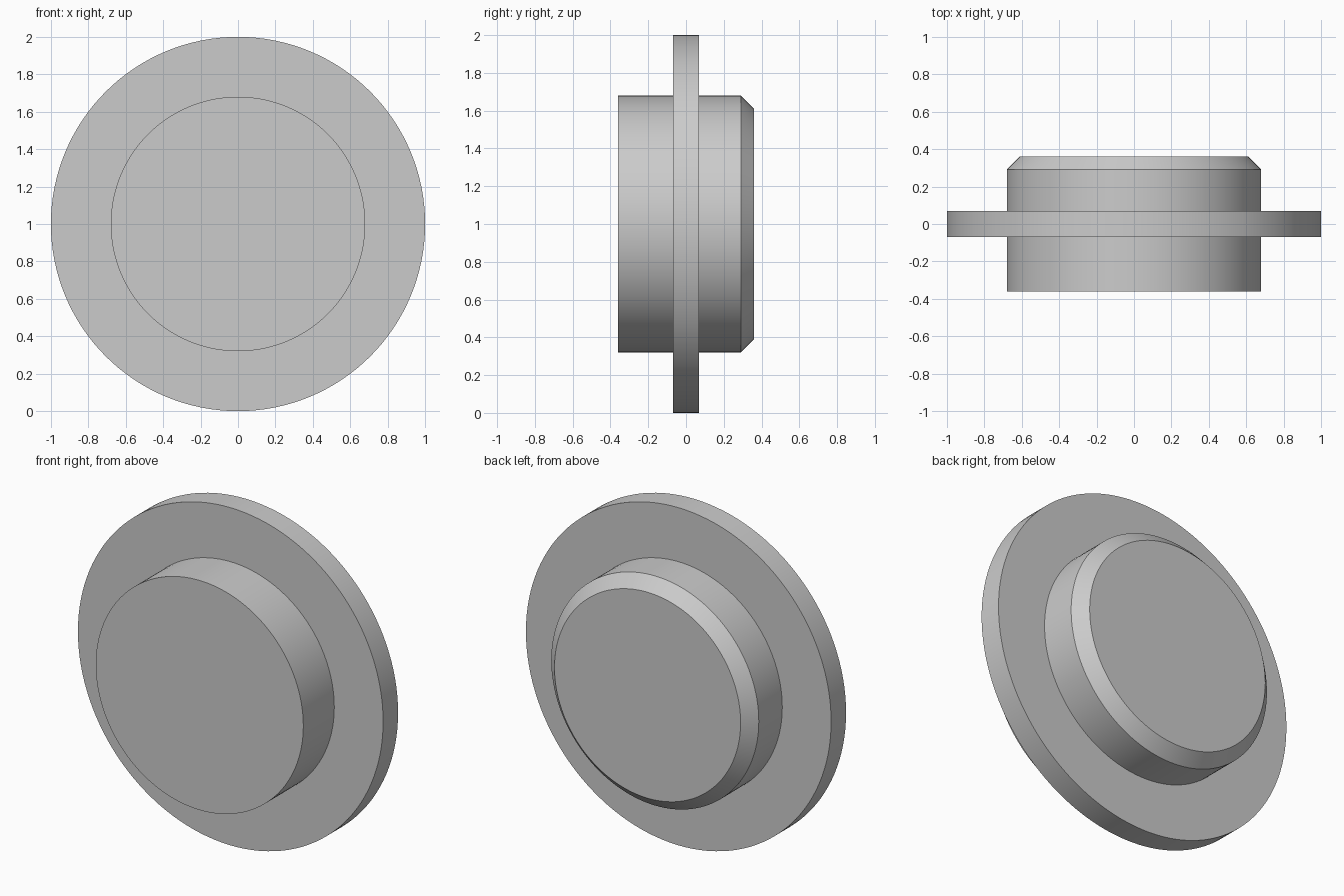
import bpy
import bmesh
import math
from mathutils import Vector

cube = bpy.data.objects.get("Cube")
if cube:
    bpy.data.objects.remove(cube, do_unlink=True)

SEGMENTS = 128
CENTRE = Vector((0, 0, 1))

# One flat grey for the whole part
grey = bpy.data.materials.new("light grey")
grey.use_nodes = True
colour = (0.6, 0.6, 0.6, 1)
grey.diffuse_color = colour
grey.node_tree.nodes["Principled BSDF"].inputs["Base Color"].default_value = colour


def lathe(name, profile, material):
    """Turn a (radius, y) profile around the horizontal y axis."""
    bm = bmesh.new()
    verts = [bm.verts.new(CENTRE + Vector((0, y, r))) for r, y in profile]
    edges = [bm.edges.new(pair) for pair in zip(verts, verts[1:])]
    bmesh.ops.spin(bm, geom=verts + edges, cent=CENTRE, axis=(0, 1, 0),
                   angle=math.tau, steps=SEGMENTS)
    bmesh.ops.remove_doubles(bm, verts=bm.verts[:], dist=0.0005)
    bmesh.ops.recalc_face_normals(bm, faces=bm.faces[:])
    mesh = bpy.data.meshes.new(name)
    bm.to_mesh(mesh)
    bm.free()
    mesh.materials.append(material)
    obj = bpy.data.objects.new(name, mesh)
    bpy.context.collection.objects.link(obj)
    bpy.ops.object.select_all(action="DESELECT")
    obj.select_set(True)
    bpy.context.view_layer.objects.active = obj
    bpy.ops.object.shade_smooth_by_angle(angle=math.radians(30))
    return obj


# Solid hub with a wide flange at mid depth and a chamfered back rim
hub, flange = 0.68, 1.0
depth, half_flange, chamfer = 0.36, 0.07, 0.07
lathe("flanged_plug", [
    (0, -depth), (hub, -depth),
    (hub, -half_flange), (flange, -half_flange),
    (flange, half_flange), (hub, half_flange),
    (hub, depth - chamfer), (hub - chamfer, depth), (0, depth),
], grey)
